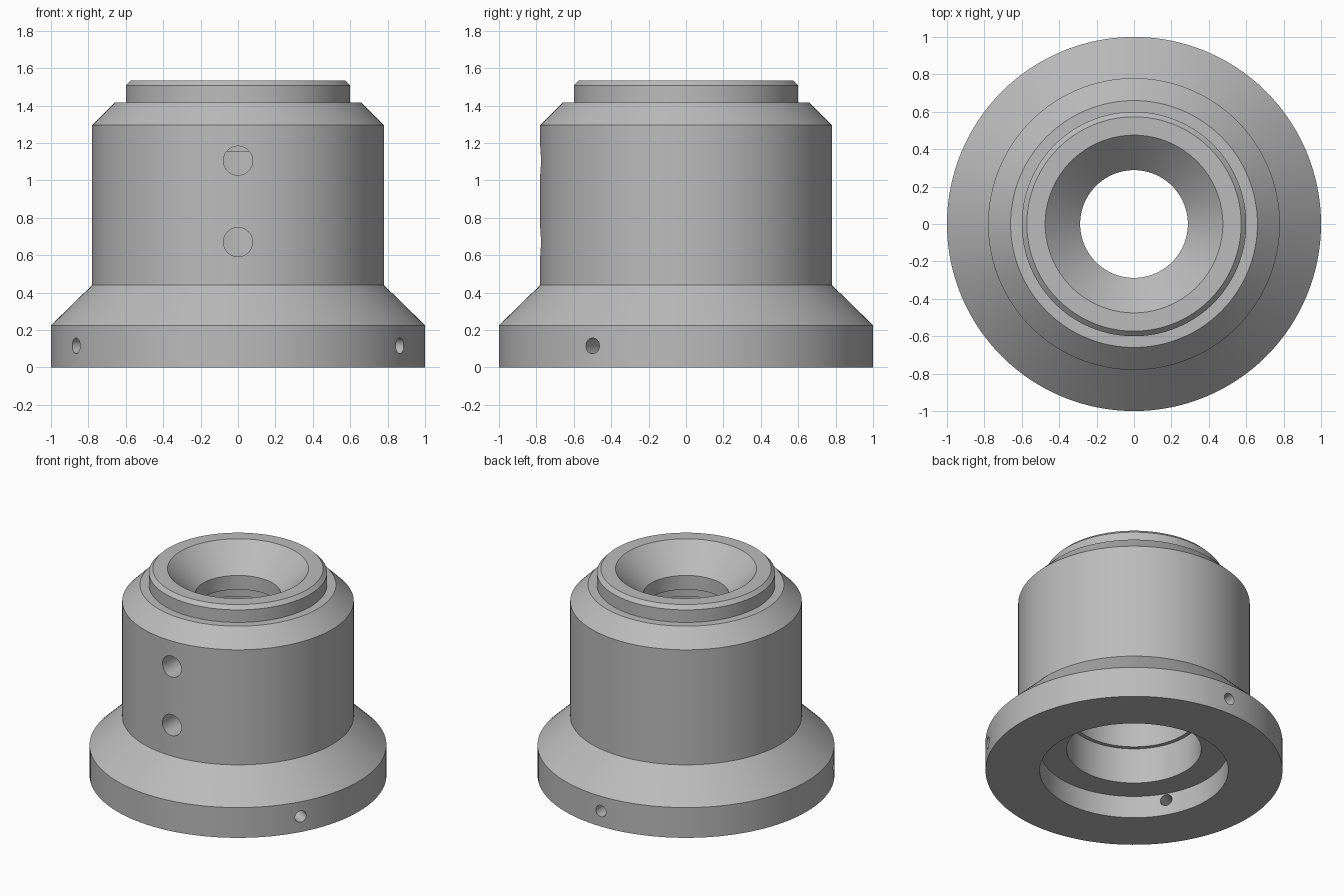
import bpy
import bmesh
import math
from mathutils import Matrix, Vector

if "Cube" in bpy.data.objects:
    bpy.data.objects.remove(bpy.data.objects["Cube"], do_unlink=True)

SEGMENTS = 128

steel = bpy.data.materials.new("plain_grey_steel")
steel.use_nodes = True
grey = (0.5, 0.5, 0.5, 1)
steel.diffuse_color = grey
steel.node_tree.nodes["Principled BSDF"].inputs["Base Color"].default_value = grey


def make_object(name, bm):
    bmesh.ops.recalc_face_normals(bm, faces=bm.faces)
    mesh = bpy.data.meshes.new(name)
    bm.to_mesh(mesh)
    bm.free()
    mesh.materials.append(steel)
    obj = bpy.data.objects.new(name, mesh)
    bpy.context.scene.collection.objects.link(obj)
    return obj


def revolve(name, profile):
    """Spin a closed (radius, height) profile around the z axis."""
    bm = bmesh.new()
    verts = [bm.verts.new((r, 0, z)) for r, z in profile]
    edges = [bm.edges.new((a, b)) for a, b in zip(verts, verts[1:] + verts[:1])]
    bmesh.ops.spin(bm, geom=verts + edges, cent=(0, 0, 0), axis=(0, 0, 1),
                   angle=math.tau, steps=SEGMENTS, use_merge=True)
    bmesh.ops.remove_doubles(bm, verts=bm.verts, dist=0.0001)
    return make_object(name, bm)


def add_drill(bm, degrees, height, radius, inner, outer):
    """Radial cylinder reaching from the inner to the outer distance."""
    angle = math.radians(degrees)
    way = Vector((math.cos(angle), math.sin(angle), 0))
    place = Matrix.Translation(way * (inner + outer) / 2 + Vector((0, 0, height)))
    turn = way.to_track_quat('Z', 'Y').to_matrix().to_4x4()
    bmesh.ops.create_cone(bm, cap_ends=True, segments=32, radius1=radius,
                          radius2=radius, depth=outer - inner, matrix=place @ turn)


# Flanged housing: outside from the base up, then the stepped bore back down
outside = [(1, 0), (1, 0.225), (0.78, 0.44), (0.78, 1.295), (0.66, 1.415),
           (0.6, 1.415), (0.6, 1.508), (0.573, 1.535)]
bore = [(0.475, 1.535), (0.288, 1.35), (0.288, 1.245), (0.37, 1.245),
        (0.37, 1.155), (0.425, 1.155), (0.425, 0.43), (0.453, 0.43),
        (0.453, 0.165), (0.635, 0.165), (0.635, 0)]
housing = revolve("flanged_housing", outside + bore)

# Two front ports and three set-screw holes in the flange
bm = bmesh.new()
for height in (0.67, 1.105):
    add_drill(bm, -90, height, 0.078, 0.2, 0.9)
for degrees in (90, -30, -150):
    add_drill(bm, degrees, 0.115, 0.042, 0.5, 1.1)
drills = make_object("hole_cutter", bm)
drills.hide_render = True

cut = housing.modifiers.new("holes", 'BOOLEAN')
cut.operation = 'DIFFERENCE'
cut.solver = 'EXACT'
cut.object = drills
bpy.context.view_layer.objects.active = housing
bpy.ops.object.select_all(action='DESELECT')
housing.select_set(True)
bpy.ops.object.modifier_apply(modifier=cut.name)
bpy.data.objects.remove(drills, do_unlink=True)

# Soft round walls with crisp machined edges
bpy.ops.object.shade_smooth_by_angle(angle=math.radians(25))
